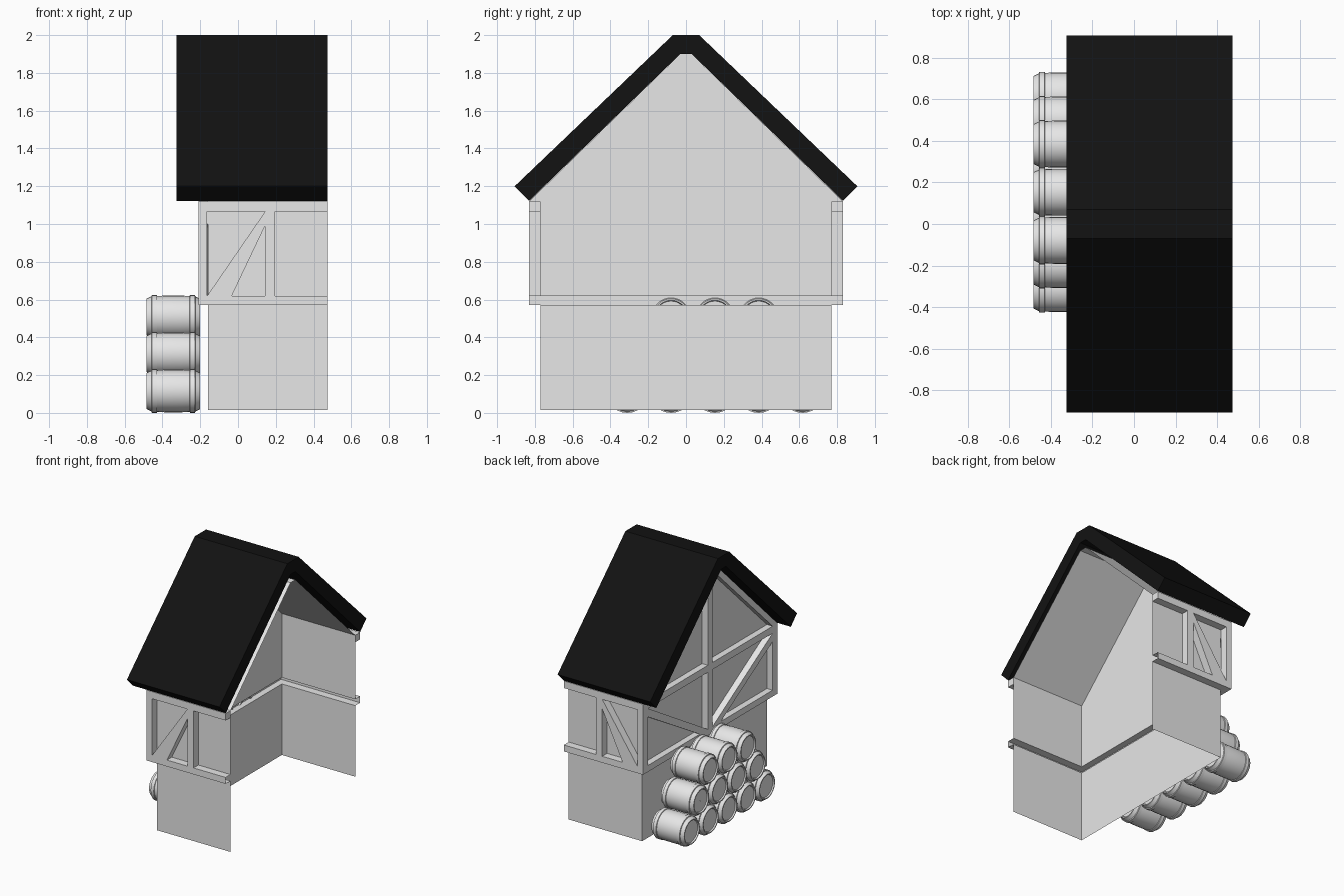
import bpy, bmesh, math

cube = bpy.data.objects.get("Cube")
if cube:
    bpy.data.objects.remove(cube, do_unlink=True)


def material(name, value):
    m = bpy.data.materials.new(name)
    m.use_nodes = True
    color = (value, value, value, 1)
    m.diffuse_color = color
    m.node_tree.nodes["Principled BSDF"].inputs["Base Color"].default_value = color
    return m


GREY = material("light grey", 0.8)
BLACK = material("roof black", 0.006)


def finish(name, bm, mat=GREY):
    bmesh.ops.recalc_face_normals(bm, faces=bm.faces)
    mesh = bpy.data.meshes.new(name)
    bm.to_mesh(mesh)
    bm.free()
    mesh.materials.append(mat)
    ob = bpy.data.objects.new(name, mesh)
    bpy.context.collection.objects.link(ob)
    return ob


def sheet(name, rows, closed=False):
    """Open surface of quads between neighbouring rows of points."""
    bm = bmesh.new()
    grid = [[bm.verts.new(p) for p in row] for row in rows]
    for a, b in zip(grid, grid[1:]):
        n = len(a)
        for i in range(n if closed else n - 1):
            j = (i + 1) % n
            bm.faces.new((a[i], a[j], b[j], b[i]))
    return finish(name, bm)


def prism(name, outline, axis, lo, hi, mat=GREY):
    """Extrude a 2D outline (horizontal, z) along x or y."""
    bm = bmesh.new()
    place = (lambda h, z, d: (d, h, z)) if axis == "x" else (lambda h, z, d: (h, d, z))
    face = bm.faces.new([bm.verts.new(place(h, z, lo)) for h, z in outline])
    ext = bmesh.ops.extrude_face_region(bm, geom=[face])
    verts = [v for v in ext["geom"] if isinstance(v, bmesh.types.BMVert)]
    step = hi - lo
    bmesh.ops.translate(bm, verts=verts, vec=(step, 0, 0) if axis == "x" else (0, step, 0))
    return finish(name, bm, mat)


def rect(h0, h1, z0, z1):
    return [(h0, z0), (h1, z0), (h1, z1), (h0, z1)]


# Main levels and planes
END = 0.475                  # open side
WX, WY = -0.16, 0.77         # wall planes
BX, BY = -0.21, 0.83         # outer faces of the timbers
BASE, LOW, SILL, RAIL, EAVE = 0.015, 0.57, 0.62, 1.065, 1.12
PEAK_IN, PEAK = 1.836, 1.9
HALF = 0.03                  # half width of the king post


def plan(x, y, z):
    return [(END, -y, z), (x, -y, z), (x, y, z), (END, y, z)]


# Walls on three sides, the gable and the sloped ceiling
sheet("lower_walls", [plan(WX, WY, BASE), plan(WX, WY, LOW)])
sheet("upper_walls", [plan(WX, WY, SILL), plan(WX, WY, EAVE)])
slope = [(-WY, EAVE), (-HALF, PEAK_IN), (HALF, PEAK_IN), (WY, EAVE)]
bm = bmesh.new()
bm.faces.new([bm.verts.new((WX, y, z)) for y, z in slope])
finish("gable_wall", bm)
sheet("ceiling", [[(x, y, z) for y, z in slope] for x in (WX, END)])

# Hollow sill beam that wraps around the three walls
sheet("sill_beam", [plan(WX, WY, LOW), plan(BX, BY, LOW),
                    plan(BX, BY, SILL), plan(WX, WY, SILL)])

# Timber frame, mirrored front to back
for s, side in ((-1, "front"), (1, "back")):
    y0, y1 = s * WY, s * BY
    prism(side + "_eave_beam", rect(BX, END, RAIL, EAVE), "y", y0, y1)
    prism(side + "_corner_post", rect(BX, -0.163, SILL, RAIL), "y", y0, y1)
    prism(side + "_middle_post", rect(0.143, 0.197, SILL, RAIL), "y", y0, y1)
    prism(side + "_brace", [(-0.163, SILL), (-0.033, SILL), (0.143, 0.99), (0.143, RAIL)],
          "y", y0, y1)
    prism(side + "_gable_brace", [(s * HALF, SILL), (s * 0.13, SILL),
                                  (s * WY, 1.0), (s * WY, RAIL)], "x", BX, WX)
    prism(side + "_rafter", [(s * WY, EAVE), (s * BY, EAVE),
                             (s * HALF, PEAK), (s * HALF, PEAK_IN)], "x", BX, WX)
    prism(side + "_gable_rail", rect(s * HALF, s * WY, RAIL, EAVE), "x", BX, WX)
prism("king_post", rect(-HALF, HALF, SILL, PEAK), "x", BX, WX)

# Roof slab
right_half = [(0.07, 2.0), (0.907, 1.2), (BY, 1.123), (HALF, PEAK)]
left_half = [(-y, z) for y, z in reversed(right_half)]
prism("roof", right_half + left_half, "x", -0.325, END, BLACK)

# Barrels: half profile (distance from middle, radius), mirrored, lying along x
half = [(0.132, 0.0), (0.132, 0.084), (0.142, 0.088), (0.142, 0.096), (0.116, 0.109),
        (0.114, 0.116), (0.088, 0.116), (0.086, 0.111), (0.04, 0.113)]
profile = [(-d, r) for d, r in half] + [(d, r) for d, r in reversed(half)]
SEG = 28


def barrel(name, y, z):
    rows = []
    for d, r in profile:
        r = max(r, 0.0005)
        rows.append([(-0.342 + d, y + r * math.cos(a), z + r * math.sin(a))
                     for a in (2 * math.pi * i / SEG for i in range(SEG))])
    ob = sheet(name, rows, closed=True)
    bpy.ops.object.select_all(action="DESELECT")
    ob.select_set(True)
    bpy.context.view_layer.objects.active = ob
    bpy.ops.object.shade_smooth_by_angle(angle=math.radians(25))


for row in range(3):
    count = 5 - row
    for i in range(count):
        barrel(f"barrel_{row + 1}_{i + 1}", 0.153 + 0.232 * (i - (count - 1) / 2),
               0.116 + 0.196 * row)
